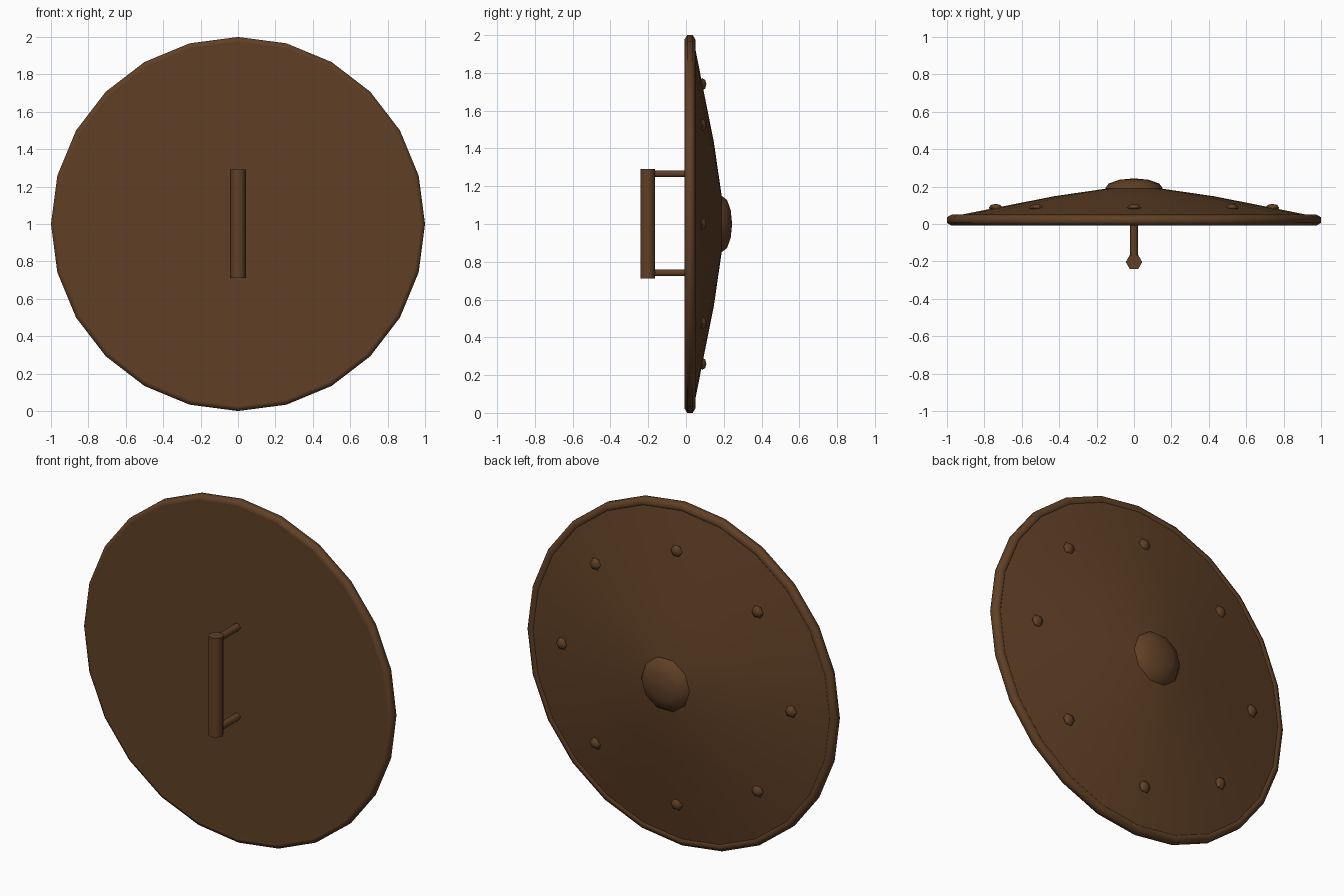
import bpy, bmesh, math
from mathutils import Matrix

if "Cube" in bpy.data.objects:
    bpy.data.objects.remove(bpy.data.objects["Cube"])

TAU = 2 * math.pi
wood = bpy.data.materials.new("dark brown wood")
wood.diffuse_color = (0.117, 0.051, 0.019, 1)
wood.use_nodes = True
wood.node_tree.nodes["Principled BSDF"].inputs["Base Color"].default_value = wood.diffuse_color


def finish(bm, name, angle):
    bmesh.ops.recalc_face_normals(bm, faces=bm.faces)
    me = bpy.data.meshes.new(name)
    bm.to_mesh(me)
    bm.free()
    me.materials.append(wood)
    ob = bpy.data.objects.new(name, me)
    bpy.context.collection.objects.link(ob)
    bpy.ops.object.select_all(action='DESELECT')
    ob.select_set(True)
    bpy.context.view_layer.objects.active = ob
    bpy.ops.object.shade_smooth_by_angle(angle=math.radians(angle))
    return ob


def lathe(name, profile, n, angle, at=(0, 0, 1), closed=False):
    """Revolve (radius, y) points around the y axis."""
    bm = bmesh.new()
    rings = []
    for r, y in profile:
        if r < 1e-4:
            rings.append([bm.verts.new((at[0], at[1] + y, at[2]))] * n)
        else:
            rings.append([bm.verts.new((at[0] + r * math.cos(TAU * i / n), at[1] + y,
                                        at[2] + r * math.sin(TAU * i / n))) for i in range(n)])
    pairs = list(zip(rings, rings[1:] + (rings[:1] if closed else [])))
    for a, b in pairs:
        for i in range(n):
            j = (i + 1) % n
            bm.faces.new(list(dict.fromkeys((a[i], a[j], b[j], b[i]))))
    if not closed and profile[0][0] > 1e-4:
        bm.faces.new(rings[0])
    return finish(bm, name, angle)


def rod(name, radius, length, matrix):
    """Six-sided rod along local z."""
    bm = bmesh.new()
    bmesh.ops.create_cone(bm, cap_ends=True, segments=6, radius1=radius, radius2=radius,
                          depth=length, matrix=matrix)
    return finish(bm, name, 65)


def dome_profile(radius, height, steps, full=False):
    lo = -steps if full else 0
    return [(radius * math.cos(math.pi / 2 * k / steps), height * math.sin(math.pi / 2 * k / steps))
            for k in range(lo, steps + 1)]


# Shield body: flat inner face, shallow dome outside
lathe("shield_body", [(0.974, -0.006), (0.974, 0.04), (0.43, 0.148), (0.155, 0.188), (0, 0.2)], 24, 65)

# Rim: hexagonal section with a flat outer side
section = [(0.974 + 0.03 * math.cos(TAU * (k + 0.5) / 6), 0.021 + 0.03 * math.sin(TAU * (k + 0.5) / 6))
           for k in range(6)]
lathe("rim", section, 24, 65, closed=True)

# Centre boss
lathe("boss", dome_profile(0.156, 0.055, 3), 10, 65, at=(0, 0.189, 1))

# Ring of studs
for i in range(8):
    a = TAU * i / 8
    lathe(f"stud_{i + 1}", dome_profile(0.037, 0.022, 2, True), 6, 50,
          at=(0.74 * math.cos(a), 0.086, 1 + 0.74 * math.sin(a)))

# Grip and its two struts (corners point sideways)
turn = Matrix.Rotation(math.pi / 2, 4, 'Z')


def sideways(x, y, z, tilt=None):
    # find the roll that puts a hexagon corner on the x axis
    bm = bmesh.new()
    bmesh.ops.create_cone(bm, segments=6, radius1=1, radius2=1, depth=1)
    bm.verts.ensure_lookup_table()
    corner = any(abs(v.co.x - 1) < 1e-3 for v in bm.verts)
    bm.free()
    m = Matrix.Identity(4) if corner else turn
    if tilt:
        m = tilt @ m
    return Matrix.Translation((x, y, z)) @ m


rod("grip", 0.044, 0.58, sideways(0, -0.203, 1.002))
for label, z in (("upper", 1.266), ("lower", 0.742)):
    rod(f"{label}_grip_strut", 0.021, 0.19,
        sideways(0, -0.09, z, Matrix.Rotation(math.pi / 2, 4, 'X')))
